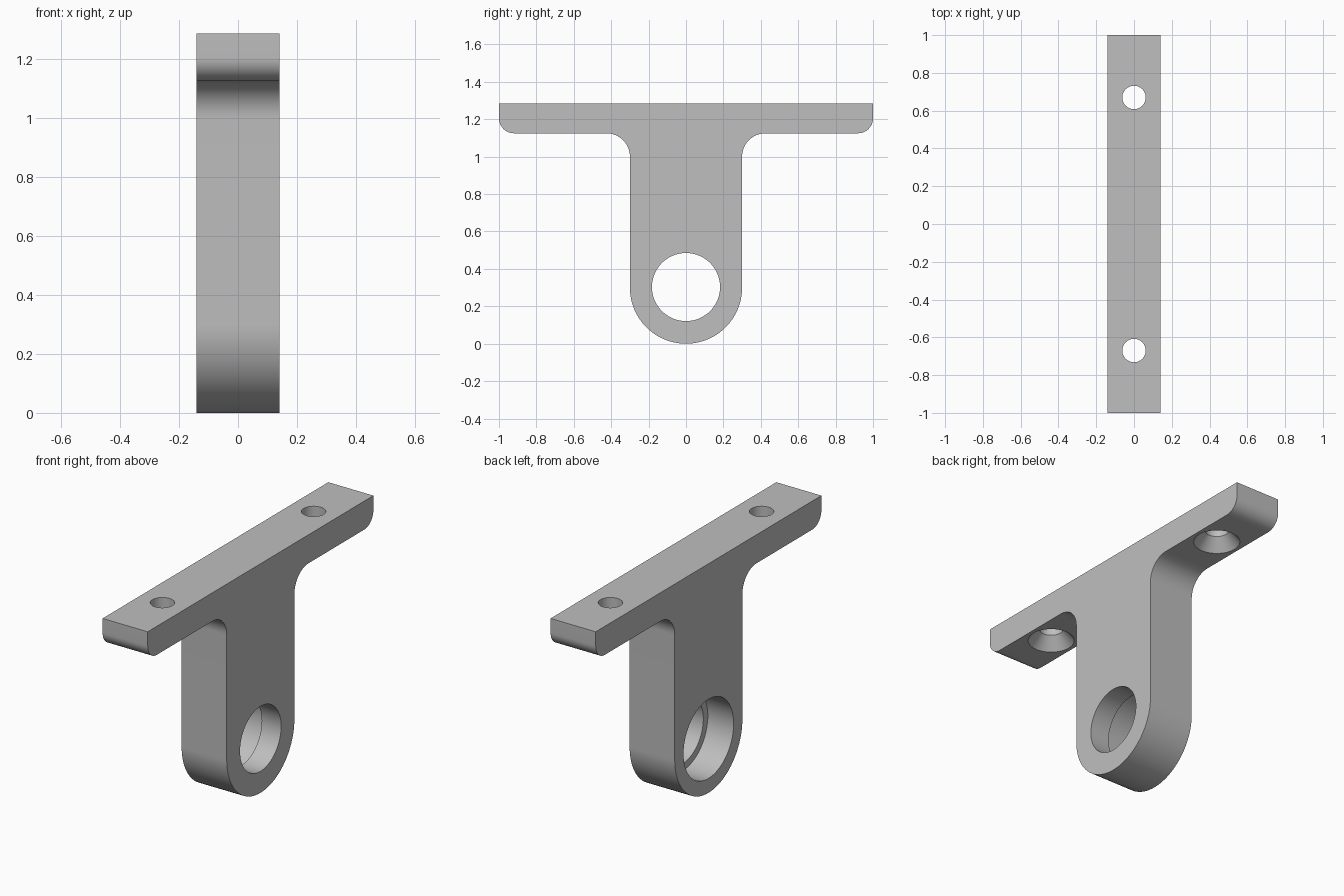
import bpy, bmesh
from math import sin, cos, pi, radians
from mathutils import Matrix

if "Cube" in bpy.data.objects:
    bpy.data.objects.remove(bpy.data.objects["Cube"], do_unlink=True)

HALF_WIDTH = 0.14
TOP, PLATE_BOTTOM = 1.285, 1.125
STEM, FILLET, ROUND = 0.3, 0.125, 0.08

grey = bpy.data.materials.new("plain grey")
grey.use_nodes = True
colour = (0.52, 0.52, 0.52, 1)
grey.diffuse_color = colour
grey.node_tree.nodes["Principled BSDF"].inputs["Base Color"].default_value = colour


def make_object(name, bm):
    bmesh.ops.recalc_face_normals(bm, faces=bm.faces)
    mesh = bpy.data.meshes.new(name)
    bm.to_mesh(mesh)
    bm.free()
    mesh.materials.append(grey)
    obj = bpy.data.objects.new(name, mesh)
    bpy.context.collection.objects.link(obj)
    return obj


def arc(cy, cz, r, start, end, steps):
    angles = [radians(start + (end - start) * i / steps) for i in range(steps + 1)]
    return [(cy + r * cos(a), cz + r * sin(a)) for a in angles]


def lathe(name, profile, matrix, sides=64):
    """Closed solid turned around local z from (radius, height) pairs."""
    bm = bmesh.new()
    rings = [[bm.verts.new((r * cos(2 * pi * i / sides), r * sin(2 * pi * i / sides), h))
              for i in range(sides)] for r, h in profile]
    for low, high in zip(rings, rings[1:]):
        for i in range(sides):
            j = (i + 1) % sides
            bm.faces.new((low[i], low[j], high[j], high[i]))
    bm.faces.new(rings[0])
    bm.faces.new(rings[-1])
    bm.transform(matrix)
    obj = make_object(name, bm)
    obj.hide_render = True
    return obj


# Bracket outline: half of it from the bottom up, then mirrored
half = arc(0, STEM, STEM, -90, 0, 24)
half += arc(STEM + FILLET, PLATE_BOTTOM - FILLET, FILLET, 180, 90, 14)
half += arc(1 - ROUND, PLATE_BOTTOM + ROUND, ROUND, -90, 0, 12)
half.append((1, TOP))
outline = half + [(-y, z) for y, z in reversed(half[1:])]

bm = bmesh.new()
side = bm.faces.new([bm.verts.new((-HALF_WIDTH, y, z)) for y, z in outline])
extruded = bmesh.ops.extrude_face_region(bm, geom=[side], use_keep_orig=True)
moved = [v for v in extruded["geom"] if isinstance(v, bmesh.types.BMVert)]
bmesh.ops.translate(bm, verts=moved, vec=(2 * HALF_WIDTH, 0, 0))
bracket = make_object("bracket", bm)

# Stepped bearing bore, wider on the right side
cutters = [lathe("bore_cutter", [(0.222, -0.3), (0.222, 0.02), (0.182, 0.02), (0.182, 0.3)],
                 Matrix.Translation((0, 0, 0.303)) @ Matrix.Rotation(pi / 2, 4, "Y"), 96)]

# Screw holes, countersunk from below
for y in (-0.67, 0.67):
    cutters.append(lathe("screw_hole_cutter",
                         [(0.12, -0.05), (0.12, 0), (0.062, 0.068), (0.062, 0.3)],
                         Matrix.Translation((0, y, PLATE_BOTTOM))))

bpy.ops.object.select_all(action="DESELECT")
bracket.select_set(True)
bpy.context.view_layer.objects.active = bracket
for cutter in cutters:
    cut = bracket.modifiers.new("hole", "BOOLEAN")
    cut.operation, cut.solver, cut.object = "DIFFERENCE", "EXACT", cutter
    bpy.ops.object.modifier_apply(modifier=cut.name)
    bpy.data.objects.remove(cutter, do_unlink=True)

bpy.ops.object.shade_smooth_by_angle(angle=radians(30))
